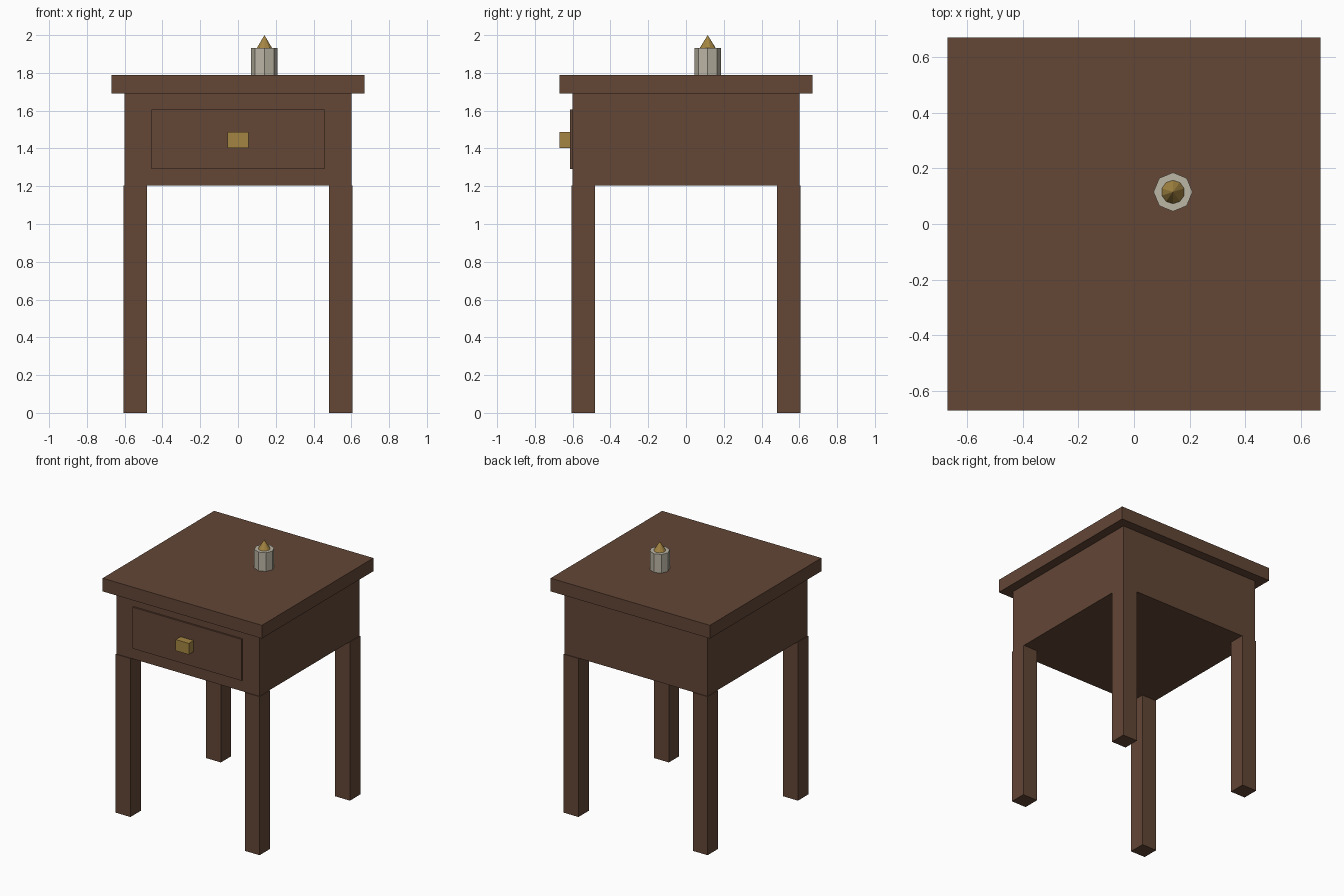
import bpy, math

if "Cube" in bpy.data.objects:
    bpy.data.objects.remove(bpy.data.objects["Cube"])

def material(name, color):
    m = bpy.data.materials.new(name)
    m.diffuse_color = (*color, 1)
    m.use_nodes = True
    m.node_tree.nodes["Principled BSDF"].inputs["Base Color"].default_value = m.diffuse_color
    return m

wood = material("brown wood", (0.125, 0.062, 0.037))
brass = material("brass gold", (0.37, 0.235, 0.055))
wax = material("pale wax", (0.50, 0.465, 0.375))

def finish(name, mat):
    ob = bpy.context.object
    ob.name = name
    ob.data.materials.append(mat)
    return ob

def box(name, mat, lo, hi):
    mid = [(a + b) / 2 for a, b in zip(lo, hi)]
    bpy.ops.mesh.primitive_cube_add(size=1, location=mid)
    ob = finish(name, mat)
    ob.scale = [b - a for a, b in zip(lo, hi)]
    bpy.ops.object.transform_apply(location=False, rotation=False, scale=True)
    return ob

def cone(name, mat, sides, r1, r2, z0, z1):
    bpy.ops.mesh.primitive_cone_add(vertices=sides, radius1=r1, radius2=r2,
                                    depth=z1 - z0, location=(0.14, 0.115, (z0 + z1) / 2))
    return finish(name, mat)

# Table top and cabinet body
box("table_top", wood, (-0.67, -0.67, 1.69), (0.67, 0.67, 1.79))
box("cabinet", wood, (-0.6, -0.6, 1.205), (0.6, 0.6, 1.69))

# Four square legs, a hair proud of the cabinet
for sx, side in ((-1, "left"), (1, "right")):
    for sy, end in ((-1, "front"), (1, "back")):
        cx, cy, h = sx * 0.543, sy * 0.543, 0.062
        box(f"{end}_{side}_leg", wood, (cx - h, cy - h, 0), (cx + h, cy + h, 1.205))

# Drawer front and its knob
box("drawer_front", wood, (-0.458, -0.613, 1.29), (0.458, -0.598, 1.605))
box("drawer_knob", brass, (-0.055, -0.67, 1.403), (0.055, -0.612, 1.488))

# Candle with a pointed flame
cone("candle", wax, 8, 0.07, 0.07, 1.79, 1.932)
cone("flame", brass, 10, 0.042, 0, 1.932, 2.0)
